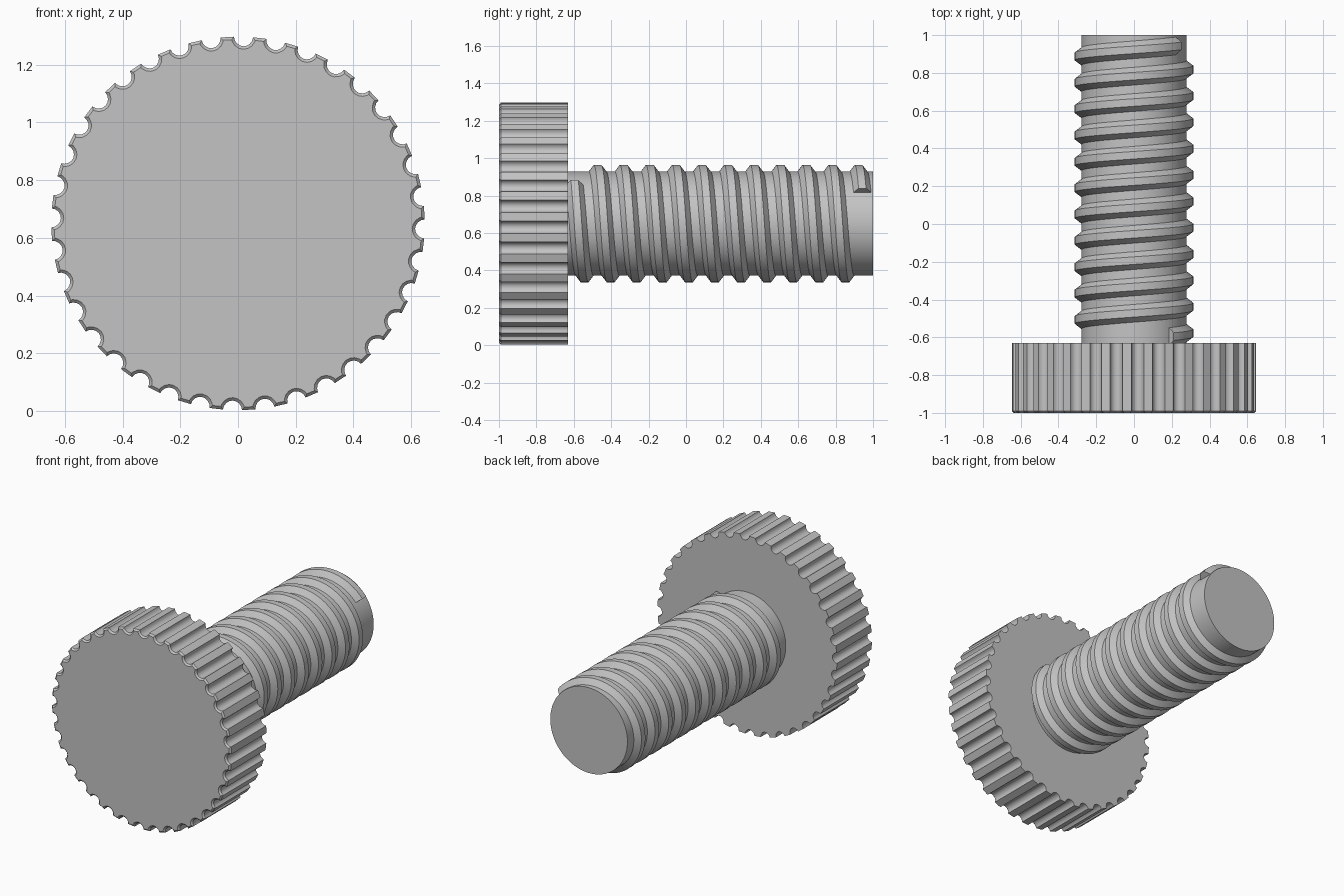
import bpy, bmesh
from math import sin, cos, pi, radians, degrees

cube = bpy.data.objects.get("Cube")
if cube:
    bpy.data.objects.remove(cube, do_unlink=True)

AXIS_Z = 0.65
HEAD_BACK = -0.63

grey = bpy.data.materials.new("plain grey")
grey.use_nodes = True
colour = (0.55, 0.55, 0.55, 1)
grey.diffuse_color = colour
grey.node_tree.nodes["Principled BSDF"].inputs["Base Color"].default_value = colour


def on_axis(r, angle, y):
    """Point at a radius and clockwise angle from the top of the screw axis."""
    return (r * sin(angle), y, AXIS_Z + r * cos(angle))


def finish(bm, name, angle=30):
    bmesh.ops.recalc_face_normals(bm, faces=bm.faces[:])
    mesh = bpy.data.meshes.new(name)
    bm.to_mesh(mesh)
    bm.free()
    mesh.materials.append(grey)
    obj = bpy.data.objects.new(name, mesh)
    bpy.context.collection.objects.link(obj)
    bpy.ops.object.select_all(action="DESELECT")
    obj.select_set(True)
    bpy.context.view_layer.objects.active = obj
    bpy.ops.object.shade_smooth_by_angle(angle=radians(angle))
    return obj


def prism(outline, y0, y1):
    """Extrude an outline of (radius, angle) pairs along the axis."""
    bm = bmesh.new()
    front = bm.faces.new([bm.verts.new(on_axis(r, a, y0)) for r, a in outline])
    back = bm.faces.new([bm.verts.new(on_axis(r, a, y1)) for r, a in outline])
    bmesh.ops.bridge_loops(bm, edges=front.edges[:] + back.edges[:])
    return bm, front


# Knurled head: a disc with round flutes around its rim
FLUTES, RIM, FLUTE_R, STEPS = 36, 0.647, 0.033, 8
outline = []
for i in range(FLUTES):
    middle = 2 * pi * i / FLUTES + radians(1.7)
    for k in range(STEPS + 1):
        t = pi * k / STEPS
        outline.append((RIM - FLUTE_R * sin(t), middle - FLUTE_R * cos(t) / RIM))
bm, front = prism(outline, -1, HEAD_BACK)
bmesh.ops.recalc_face_normals(bm, faces=bm.faces[:])
bmesh.ops.bevel(bm, geom=front.edges[:], offset=0.01, segments=1, affect="EDGES")
finish(bm, "knurled_head")

# Plain round shaft
SHAFT_R = 0.278
bm, front = prism([(SHAFT_R, 2 * pi * i / 72) for i in range(72)], HEAD_BACK - 0.02, 1)
finish(bm, "shaft")

# Helical thread: a trapezoid swept around the shaft
PITCH, START, TURNS = 0.1395, radians(42), 11 + 11 / 360
profile = [(0.27, -0.053), (0.314, -0.02), (0.314, 0.02), (0.27, 0.053)]
COUNT = int(TURNS * 72)
bm = bmesh.new()
rings = []
for i in range(COUNT + 1):
    turn = TURNS * i / COUNT
    angle = START + 2 * pi * turn
    y = -0.596 + PITCH * turn
    rings.append([bm.verts.new(on_axis(r, angle, y + dy)) for r, dy in profile])
for a, b in zip(rings, rings[1:]):
    for k in range(4):
        n = (k + 1) % 4
        bm.faces.new((a[k], a[n], b[n], b[k]))
bm.faces.new(rings[0])
bm.faces.new(rings[-1])
finish(bm, "screw_thread")
